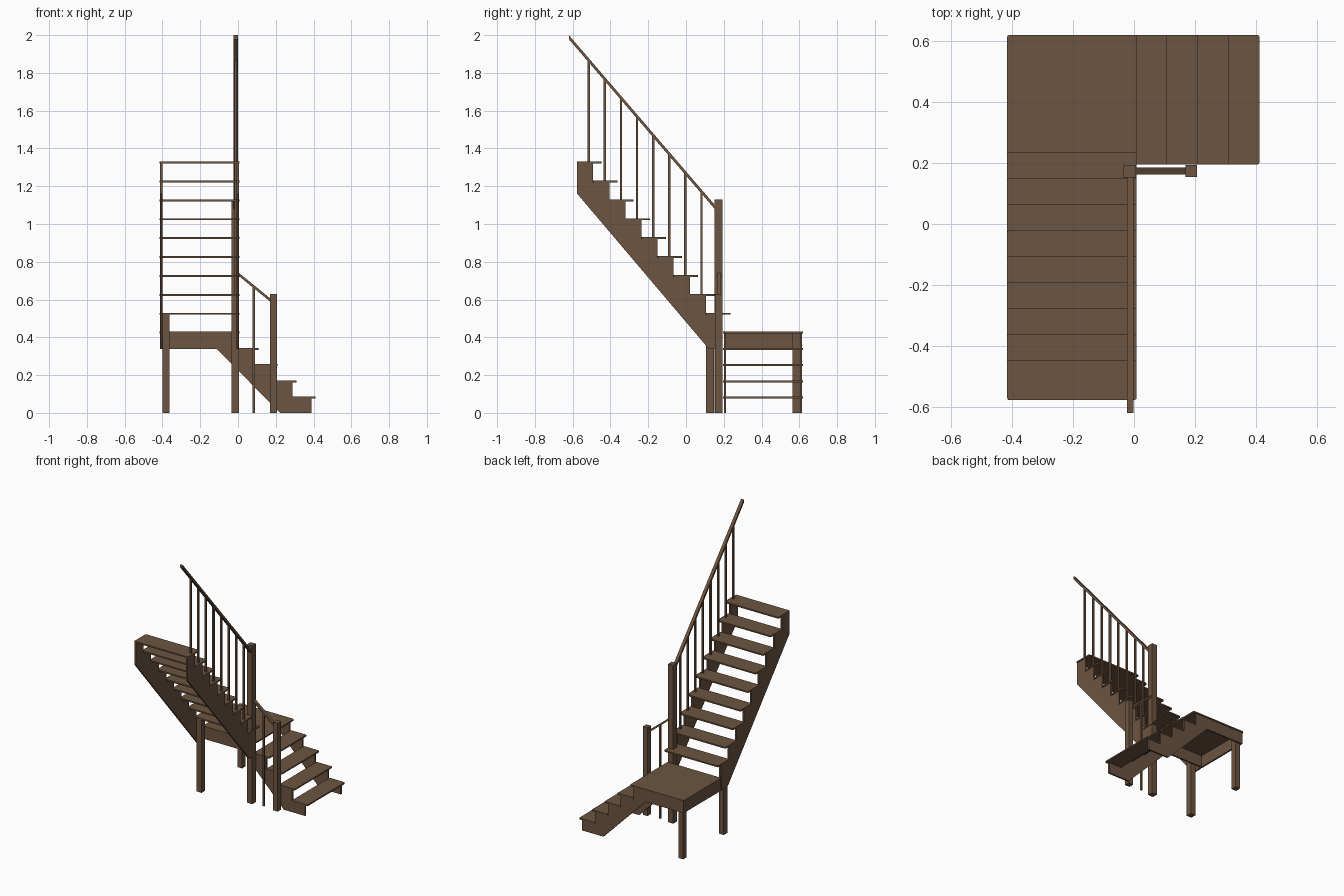
import bpy, bmesh
from mathutils import Vector

if "Cube" in bpy.data.objects:
    bpy.data.objects.remove(bpy.data.objects["Cube"])

wood = bpy.data.materials.new("brown wood")
wood.diffuse_color = (0.15, 0.089, 0.052, 1)
wood.use_nodes = True
wood.node_tree.nodes["Principled BSDF"].inputs["Base Color"].default_value = wood.diffuse_color


def finish(name, bm):
    bmesh.ops.recalc_face_normals(bm, faces=bm.faces)
    me = bpy.data.meshes.new(name)
    bm.to_mesh(me)
    bm.free()
    me.materials.append(wood)
    ob = bpy.data.objects.new(name, me)
    bpy.context.collection.objects.link(ob)
    return ob


def box(name, x0, x1, y0, y1, z0, z1, corner=0):
    """Axis-aligned box; corner rounds off the upright edges."""
    bm = bmesh.new()
    bmesh.ops.create_cube(bm, size=1)
    for v in bm.verts:
        v.co = Vector((x0 if v.co.x < 0 else x1,
                       y0 if v.co.y < 0 else y1,
                       z0 if v.co.z < 0 else z1))
    if corner:
        upright = [e for e in bm.edges
                   if abs(e.verts[0].co.z - e.verts[1].co.z) > 1e-5]
        bmesh.ops.bevel(bm, geom=upright, offset=corner, segments=2,
                        profile=0.5, affect='EDGES')
    return finish(name, bm)


def plate(name, profile, axis, a, b):
    """Extrude a (horizontal, z) profile from a to b along x or y."""
    bm = bmesh.new()
    verts = [bm.verts.new((a, h, z) if axis == 'x' else (h, a, z))
             for h, z in profile]
    face = bm.faces.new(verts)
    ext = bmesh.ops.extrude_face_region(bm, geom=[face])
    shift = Vector((b - a, 0, 0)) if axis == 'x' else Vector((0, b - a, 0))
    bmesh.ops.translate(bm, vec=shift,
                        verts=[g for g in ext['geom'] if isinstance(g, bmesh.types.BMVert)])
    return finish(name, bm)


T = 0.010                 # tread thickness
LEFT, RIGHT = -0.416, 0.009
FRONT, BACK = 0.195, 0.62

# landing
box("landing", LEFT, RIGHT, FRONT, BACK, 0.43 - T, 0.43, 0.006)
box("landing_side_beam", -0.412, -0.400, 0.20, 0.615, 0.337, 0.42)

# lower flight treads
low_profile = [(-0.412, 0.337), (-0.11, 0.337), (0.222, 0), (0.389, 0)]
for i in range(4):
    nose, top = 0.411 - 0.101 * i, 0.086 * (i + 1)
    box(f"lower_tread_{i+1}", nose - 0.123, nose, FRONT, BACK, top - T, top, 0.006)
    low_profile += [(nose - 0.022, top - T), (nose - 0.123, top - T)]
low_profile += [(-0.015, 0.42), (-0.412, 0.42)]

# lower stringers, which run on as landing beams
for side, y in (("front", 0.200), ("back", 0.603)):
    plate(f"lower_stringer_{side}", low_profile, 'y', y, y + 0.012)

# upper flight treads
up_profile = [(-0.576, 1.16), (0.122, 0.337), (0.19, 0.337)]
for i in range(9):
    nose, top = 0.235 - 0.0853 * i, 0.53 + 0.1 * i
    back = nose - 0.1293
    box(f"upper_tread_{i+1}", LEFT, RIGHT, back, nose, top - T, top, 0.006)
    up_profile += [(nose - 0.044, top - T), (back, top - T)]

# upper stringers
for side, x in (("left", -0.413), ("right", -0.008)):
    plate(f"upper_stringer_{side}", up_profile, 'x', x, x + 0.012)

# newel posts and landing legs
box("centre_newel_post", -0.034, 0.006, 0.152, 0.193, 0, 1.13)
box("lower_newel_post", 0.169, 0.206, 0.154, 0.193, 0, 0.63)
box("front_leg", -0.401, -0.362, 0.106, 0.147, 0, 0.52)
box("back_leg", -0.400, -0.362, 0.563, 0.603, 0, 0.42)

# sloping handrails
plate("upper_handrail", [(-0.62, 2.0), (-0.62, 1.978), (0.155, 1.076), (0.155, 1.098)],
      'x', -0.023, -0.001)
plate("lower_handrail", [(0.0, 0.745), (0.0, 0.728), (0.172, 0.588), (0.172, 0.605)],
      'y', 0.163, 0.185)

# balusters
for i in range(8):
    y = 0.082 - 0.0853 * i
    rail = 1.087 + (0.155 - y) * 1.164
    box(f"upper_baluster_{i+1}", -0.018, -0.006, y - 0.006, y + 0.006,
        0.62 + 0.1 * i, rail)
box("lower_baluster", 0.077, 0.089, 0.168, 0.180, 0, 0.668)
